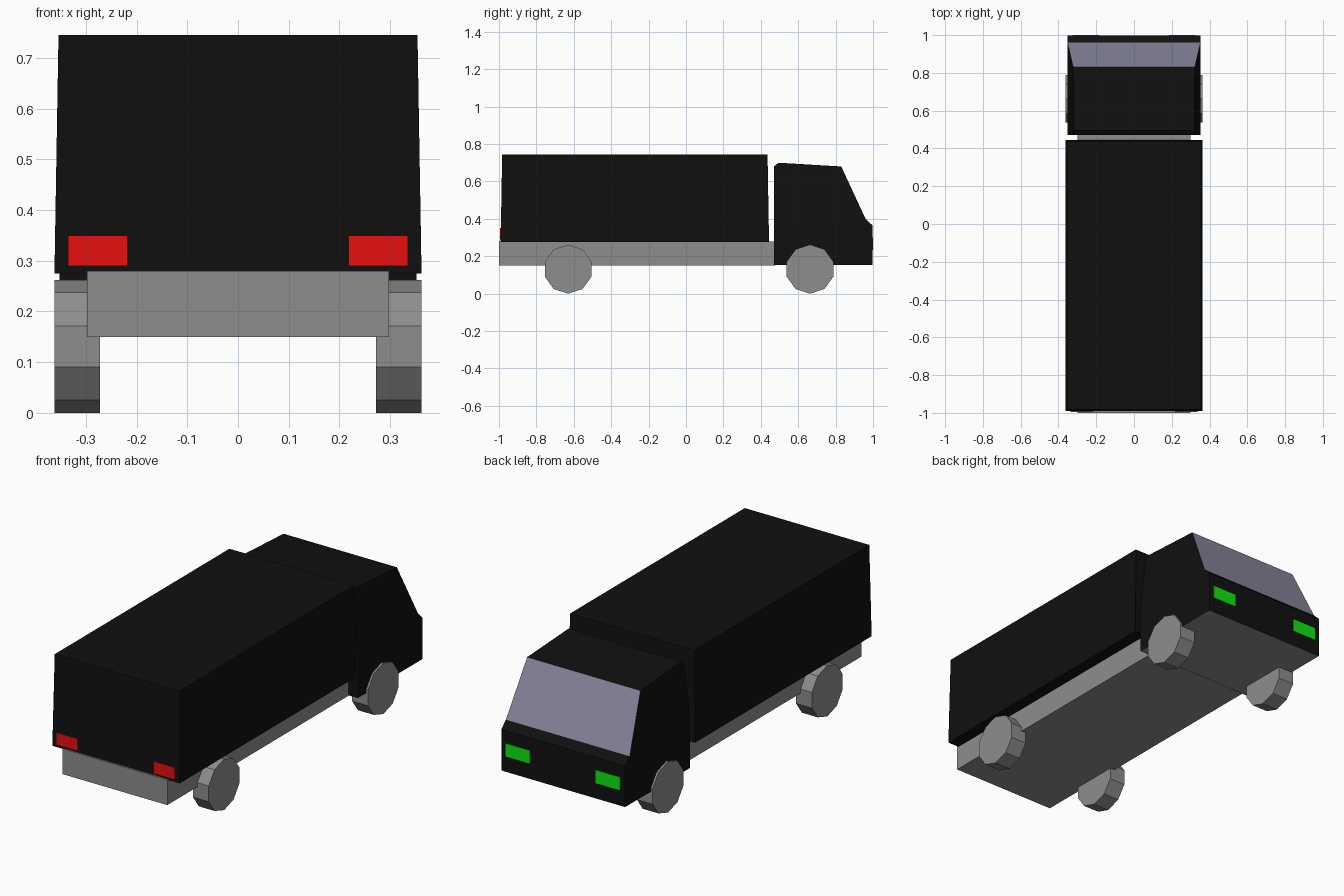
import bpy, bmesh, math

if "Cube" in bpy.data.objects:
    bpy.data.objects.remove(bpy.data.objects["Cube"])


def material(name, rgb):
    m = bpy.data.materials.new(name)
    m.diffuse_color = (*rgb, 1)
    m.use_nodes = True
    m.node_tree.nodes["Principled BSDF"].inputs["Base Color"].default_value = m.diffuse_color
    return m


BLACK = material("black paint", (0.0052, 0.0052, 0.0052))
GREY = material("grey", (0.27, 0.27, 0.27))
GLASS = material("window glass", (0.25, 0.25, 0.35))
RED = material("red light", (0.81, 0.0052, 0.0052))
GREEN = material("green light", (0.0052, 0.79, 0.0052))


def finish(name, bm, *mats):
    bmesh.ops.recalc_face_normals(bm, faces=bm.faces)
    me = bpy.data.meshes.new(name)
    bm.to_mesh(me)
    bm.free()
    for m in mats:
        me.materials.append(m)
    ob = bpy.data.objects.new(name, me)
    bpy.context.collection.objects.link(ob)
    return ob


def box(name, x, y, z, mat, taper=0.0):
    """Box from (min, max) ranges; taper pulls the top edges inward."""
    bm = bmesh.new()
    bmesh.ops.create_cube(bm, size=1)
    for v in bm.verts:
        t = taper if v.co.z > 0 else 0
        v.co = (x[1] - t if v.co.x > 0 else x[0] + t,
                y[1] - t if v.co.y > 0 else y[0] + t,
                z[1] if v.co.z > 0 else z[0])
    return finish(name, bm, mat)


# Chassis and slightly tapered cargo box
box("chassis", (-0.298, 0.298), (-1.0, 0.475), (0.15, 0.28), GREY)
box("cargo_box", (-0.362, 0.362), (-0.991, 0.444), (0.275, 0.745), BLACK, 0.008)

# Cab: side profile as (y, z, half width), skinned across x
profile = [(0.47, 0.153, 0.352), (0.997, 0.153, 0.352), (0.997, 0.365, 0.352),
           (0.96, 0.40, 0.352), (0.83, 0.68, 0.322), (0.495, 0.70, 0.32),
           (0.47, 0.68, 0.322), (0.47, 0.40, 0.352)]
bm = bmesh.new()
left = [bm.verts.new((-w, y, z)) for y, z, w in profile]
right = [bm.verts.new((w, y, z)) for y, z, w in profile]
n = len(profile)
for i in range(n):
    j = (i + 1) % n
    f = bm.faces.new((left[i], left[j], right[j], right[i]))
    f.material_index = {0: 1, 3: 2}.get(i, 0)   # grey floor, glass windscreen
for side in (left, right):
    bm.faces.new([side[k] for k in (0, 1, 2, 3, 7)])   # upright lower side
    bm.faces.new([side[k] for k in (3, 4, 5, 6, 7)])   # leaning upper side
finish("cab", bm, BLACK, GREY, GLASS)

# Lights and ten-sided wheels on both sides
for s, label in ((-1, "left"), (1, "right")):
    box("tail_light_" + label, sorted((s * 0.218, s * 0.335)),
        (-0.994, -0.987), (0.29, 0.35), RED)
    box("head_light_" + label, sorted((s * 0.186, s * 0.326)),
        (0.993, 1.0), (0.233, 0.30), GREEN)
    for y, place in ((-0.63, "rear"), (0.663, "front")):
        bm = bmesh.new()
        rim = [bm.verts.new((s * 0.272, y + 0.131 * math.sin(a), 0.131 + 0.131 * math.cos(a)))
               for a in (k * math.tau / 10 for k in range(10))]
        disc = bm.faces.new(rim)
        out = bmesh.ops.extrude_face_region(bm, geom=[disc], use_keep_orig=True)
        bmesh.ops.translate(bm, vec=(s * 0.09, 0, 0),
                            verts=[v for v in out["geom"] if isinstance(v, bmesh.types.BMVert)])
        finish(f"{place}_wheel_{label}", bm, GREY)
